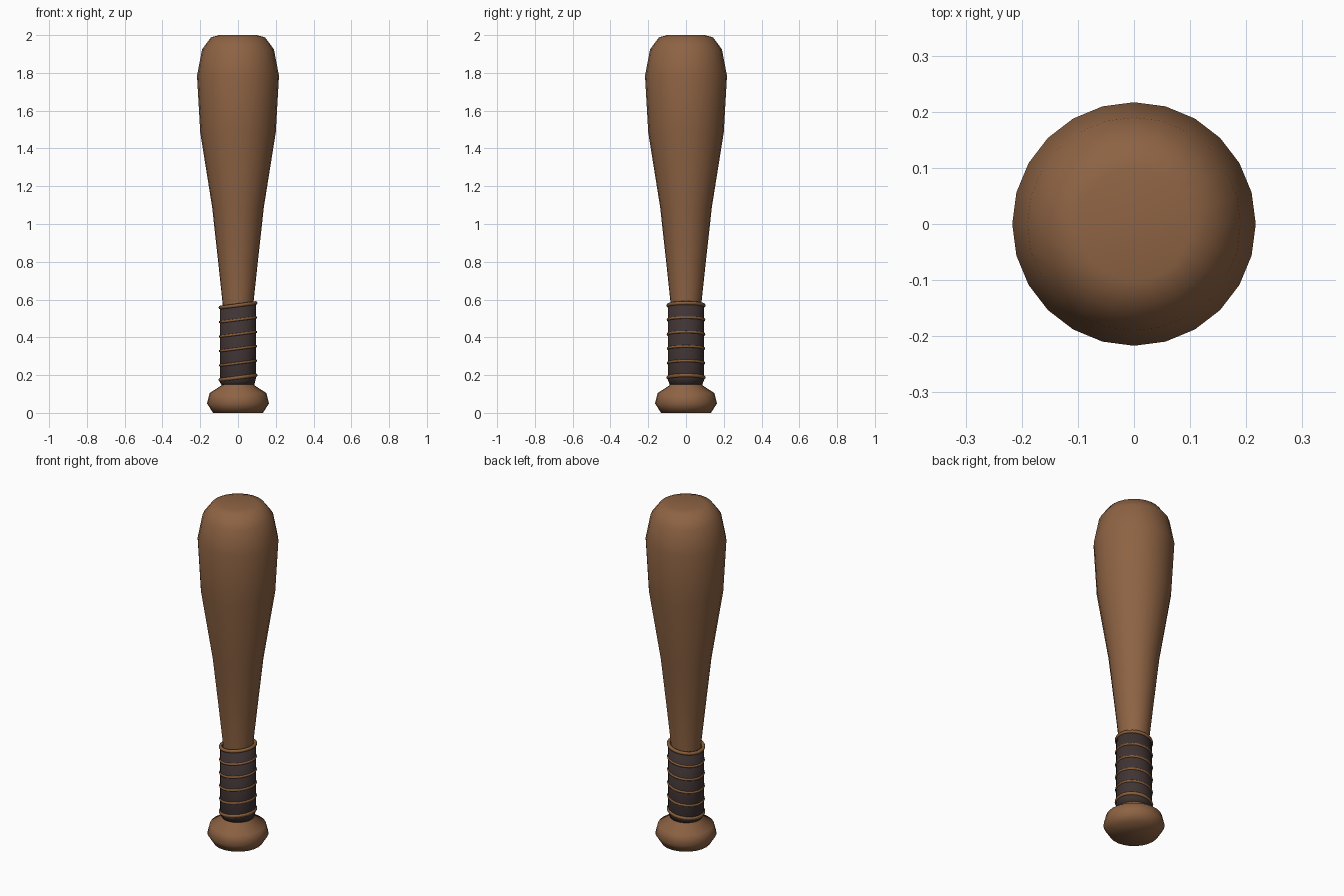
import bpy, bmesh, math
from mathutils import Matrix

cube = bpy.data.objects.get("Cube")
if cube:
    bpy.data.objects.remove(cube)


def material(name, color):
    mat = bpy.data.materials.new(name)
    mat.use_nodes = True
    mat.diffuse_color = (*color, 1)
    mat.node_tree.nodes["Principled BSDF"].inputs["Base Color"].default_value = (*color, 1)
    return mat


WOOD = material("warm brown wood", (0.27, 0.125, 0.057))
WRAP = material("dark grip wrap", (0.052, 0.034, 0.034))
CORD = material("tan cord", (0.25, 0.11, 0.04))
SIDES = 24
TILT = math.atan2(0.026, 0.2)


def finish(bm, name, mat):
    bmesh.ops.recalc_face_normals(bm, faces=bm.faces)
    for f in bm.faces:
        f.smooth = True
    mesh = bpy.data.meshes.new(name)
    bm.to_mesh(mesh)
    bm.free()
    mesh.materials.append(mat)
    obj = bpy.data.objects.new(name, mesh)
    bpy.context.collection.objects.link(obj)
    return obj


def circle(radius, z, tilt=0):
    """Points of a ring, leaning up towards +x by the given angle."""
    angles = [2 * math.pi * i / SIDES for i in range(SIDES)]
    return [(radius * math.cos(a), radius * math.sin(a),
             z + radius * math.cos(a) * math.tan(tilt)) for a in angles]


def lathe(name, profile, mat):
    """Capped solid through (radius, height, tilt) rings."""
    bm = bmesh.new()
    rings = [[bm.verts.new(p) for p in circle(*row)] for row in profile]
    for low, high in zip(rings, rings[1:]):
        for i in range(SIDES):
            j = (i + 1) % SIDES
            bm.faces.new((low[i], low[j], high[j], high[i]))
    bm.faces.new(rings[0][::-1])
    bm.faces.new(rings[-1])
    return finish(bm, name, mat)


def cord_ring(name, z, radius, thickness):
    """Thin torus leaning up towards +x."""
    bm = bmesh.new()
    section = 8
    grid = []
    for i in range(SIDES):
        a = 2 * math.pi * i / SIDES
        row = []
        for k in range(section):
            b = 2 * math.pi * k / section
            r = radius + thickness * math.cos(b)
            row.append(bm.verts.new((r * math.cos(a), r * math.sin(a), thickness * math.sin(b))))
        grid.append(row)
    for i in range(SIDES):
        n = (i + 1) % SIDES
        for k in range(section):
            m = (k + 1) % section
            bm.faces.new((grid[i][k], grid[n][k], grid[n][m], grid[i][m]))
    bm.transform(Matrix.Translation((0, 0, z)) @ Matrix.Rotation(-TILT, 4, 'Y'))
    return finish(bm, name, CORD)


# Knob, handle and barrel in one turned piece
lathe("bat_body", [
    (0.132, 0), (0.164, 0.05), (0.15, 0.105), (0.088, 0.145), (0.076, 0.2),
    (0.082, 0.585), (0.105, 0.8), (0.137, 1.09), (0.2, 1.485),
    (0.217, 1.785), (0.19, 1.925), (0.143, 1.988), (0.1, 2.0),
], WOOD)

# Dark wrap around the handle
lathe("grip_wrap", [
    (0.085, 0.145), (0.096, 0.175, TILT), (0.096, 0.565, TILT), (0.08, 0.575, TILT),
], WRAP)

# Slanted cords around the wrap, thicker at both ends
COUNT = 6
for i in range(COUNT):
    is_end = i in (0, COUNT - 1)
    cord_ring(f"grip_cord_{i + 1}", 0.187 + i * 0.0765,
              0.094 if is_end else 0.095, 0.01 if is_end else 0.007)
